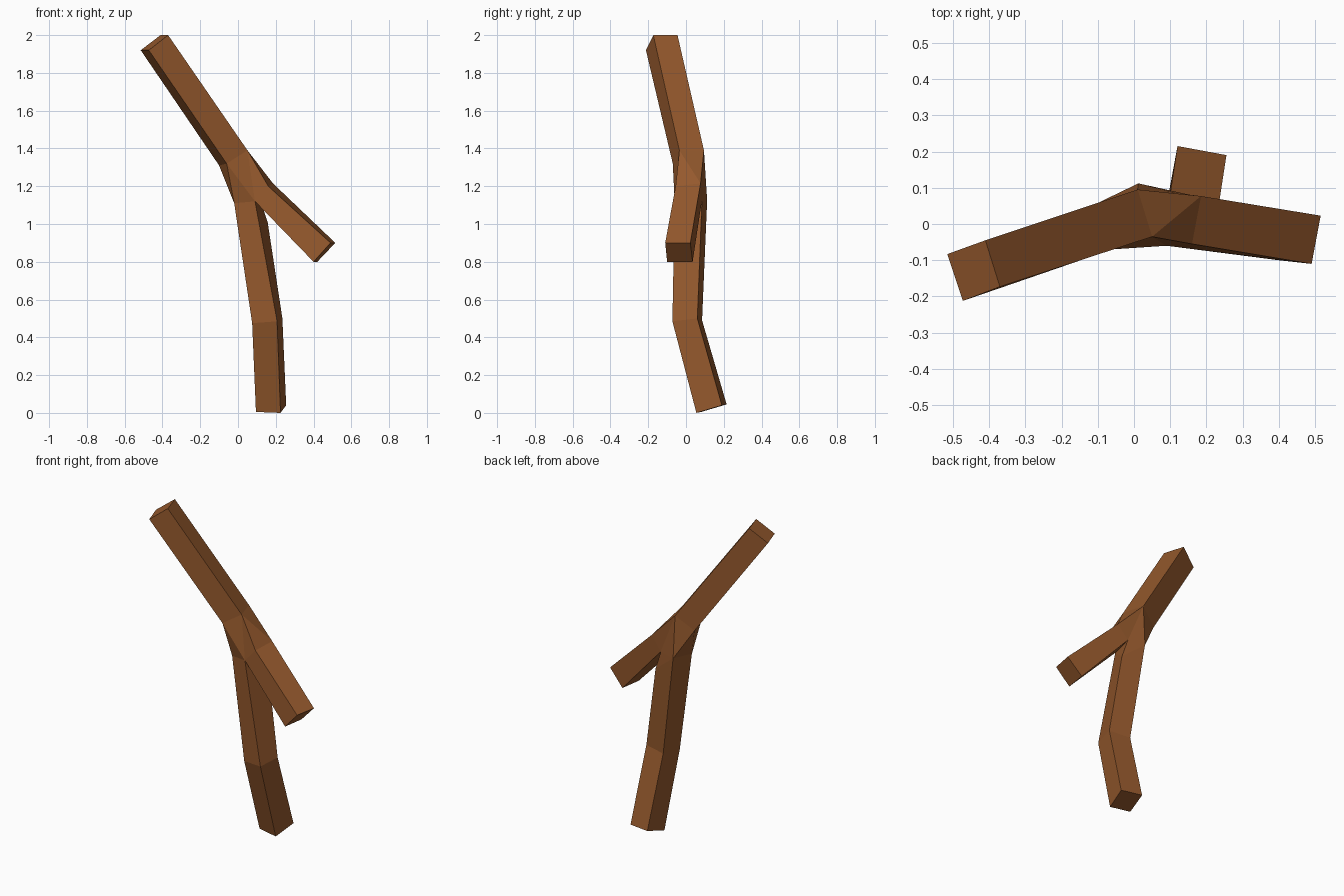
import bpy, bmesh

if "Cube" in bpy.data.objects:
    bpy.data.objects.remove(bpy.data.objects["Cube"])

# Square cross-sections (four corners each) along the forked branch
foot = [(0.095, 0.08, 0.005), (0.225, 0.055, 0), (0.255, 0.19, 0.04), (0.12, 0.215, 0.045)]
bend = [(0.075, -0.045, 0.475), (0.207, -0.072, 0.485), (0.235, 0.06, 0.50), (0.10, 0.085, 0.49)]
neck = [(-0.02, -0.03, 1.11), (0.09, -0.06, 1.12), (0.157, 0.08, 1.01), (0.012, 0.112, 1.125)]
arm = [(-0.06, -0.07, 1.32), (0.05, -0.035, 1.39), (0.01, 0.095, 1.39), (-0.10, 0.058, 1.31)]
arm_tip = [(-0.472, -0.212, 1.92), (-0.37, -0.173, 2.0), (-0.41, -0.045, 2.0), (-0.515, -0.083, 1.92)]
twig = [(0.16, -0.055, 1.20), (0.185, 0.077, 1.215), (0.117, 0.085, 1.13)]
twig_tip = [(0.49, -0.11, 0.90), (0.515, 0.023, 0.90), (0.42, 0.035, 0.80), (0.40, -0.10, 0.80)]

bm = bmesh.new()


def ring(points):
    return [bm.verts.new(p) for p in points]


def bridge(a, b):
    for i in range(4):
        j = (i + 1) % 4
        bm.faces.new((a[i], a[j], b[j], b[i]))


foot, bend, neck = ring(foot), ring(bend), ring(neck)
arm, arm_tip = ring(arm), ring(arm_tip)
twig = ring(twig) + [neck[1]]          # the twig shares one corner with the neck
twig_tip = ring(twig_tip)

# Trunk, upper arm and side twig
for a, b in ((foot, bend), (bend, neck), (arm, arm_tip), (twig, twig_tip)):
    bridge(a, b)
for cap in (foot, arm_tip, twig_tip):
    bm.faces.new(cap)

# Triangulated fork joining the three limbs
p, q, r, s = neck
u1, u2, u3, u4 = arm
v2, v1, k, _ = twig
for tri in ((u1, p, q), (u1, q, u2), (u2, q, v2), (u2, v2, v1), (u2, v1, u3), (u3, v1, k),
            (u3, k, s), (s, k, r), (u3, s, u4), (u4, s, p), (u4, p, u1), (q, k, r)):
    bm.faces.new(tri)

bmesh.ops.recalc_face_normals(bm, faces=bm.faces)
mesh = bpy.data.meshes.new("forked_branch")
bm.to_mesh(mesh)
bm.free()

# Brown wood
wood = bpy.data.materials.new("wood")
wood.diffuse_color = (0.30, 0.10, 0.026, 1)
wood.use_nodes = True
wood.node_tree.nodes["Principled BSDF"].inputs["Base Color"].default_value = wood.diffuse_color
mesh.materials.append(wood)
bpy.context.collection.objects.link(bpy.data.objects.new("forked_branch", mesh))
